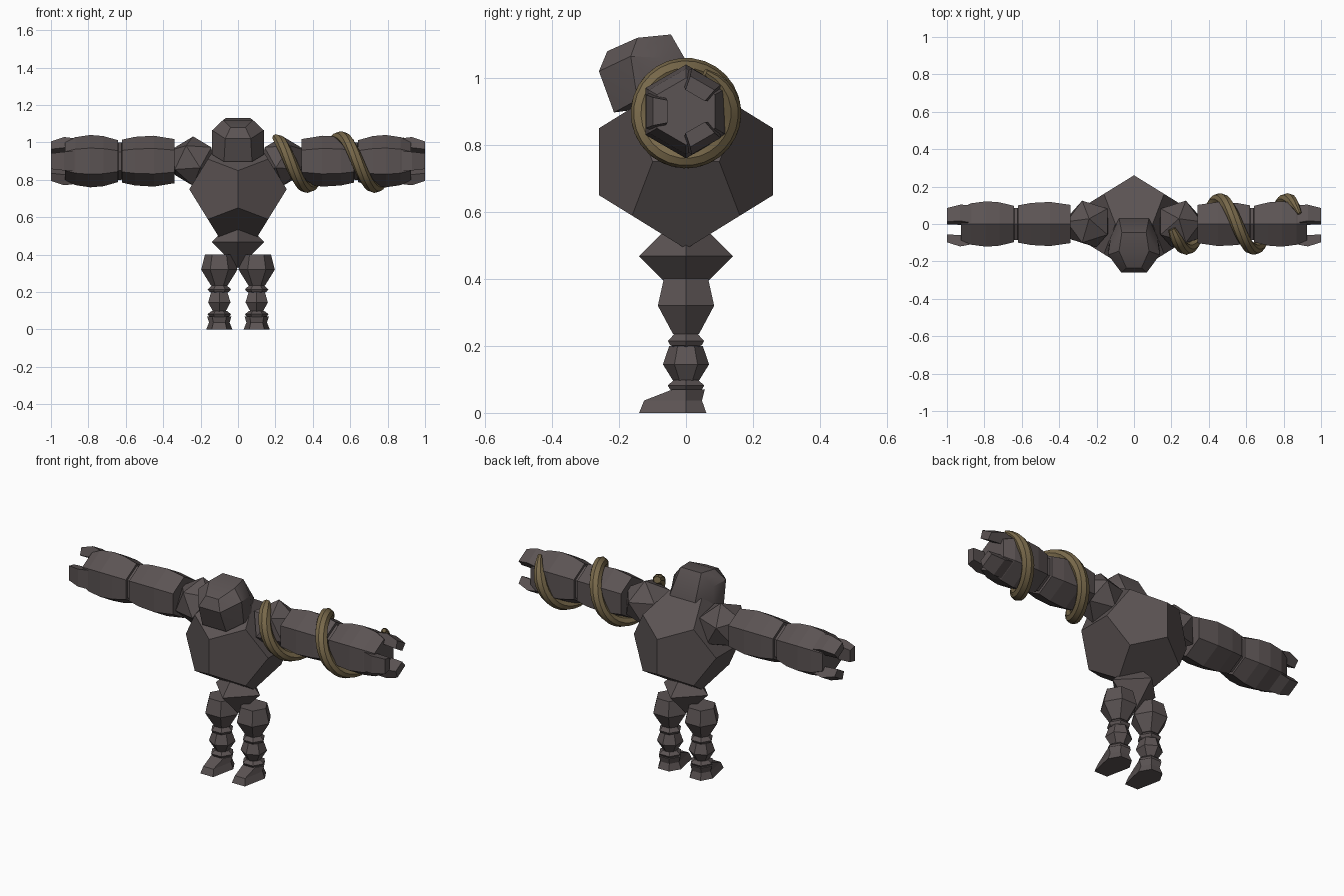
import bpy, bmesh, math
from mathutils import Vector, Matrix

if "Cube" in bpy.data.objects:
    bpy.data.objects.remove(bpy.data.objects["Cube"])

PHI = (1 + 5 ** 0.5) / 2


def material(name, rgb):
    m = bpy.data.materials.new(name)
    m.diffuse_color = (*rgb, 1)
    m.use_nodes = True
    m.node_tree.nodes["Principled BSDF"].inputs["Base Color"].default_value = m.diffuse_color
    return m


STONE = material("dark_stone", (0.105, 0.087, 0.087))
VINE = material("brown_vine", (0.185, 0.138, 0.068))


def finish(name, bm, mat=STONE, smooth=None):
    bmesh.ops.recalc_face_normals(bm, faces=bm.faces)
    me = bpy.data.meshes.new(name)
    bm.to_mesh(me)
    bm.free()
    me.materials.append(mat)
    ob = bpy.data.objects.new(name, me)
    bpy.context.collection.objects.link(ob)
    if smooth:
        bpy.ops.object.select_all(action='DESELECT')
        ob.select_set(True)
        bpy.context.view_layer.objects.active = ob
        bpy.ops.object.shade_smooth_by_angle(angle=math.radians(smooth))
    return ob


def loft(bm, rings):
    """Skin a list of equal-length point rings and cap both ends."""
    vs = [[bm.verts.new(p) for p in r] for r in rings]
    n = len(vs[0])
    for a, b in zip(vs, vs[1:]):
        for i in range(n):
            j = (i + 1) % n
            bm.faces.new((a[i], a[j], b[j], b[i]))
    bm.faces.new(vs[0])
    bm.faces.new(vs[-1])


def hull(name, pts, smooth=None):
    bm = bmesh.new()
    for p in pts:
        bm.verts.new(p)
    bmesh.ops.convex_hull(bm, input=bm.verts)
    bmesh.ops.dissolve_limit(bm, angle_limit=0.02, verts=bm.verts, edges=bm.edges)
    return finish(name, bm, smooth=smooth)


def hex_leg(name, cx, profile, turn=0):
    """Six-sided upright stone from (z, radius) pairs."""
    bm = bmesh.new()
    loft(bm, [[(cx + r * math.cos(turn + k * math.pi / 3),
                r * math.sin(turn + k * math.pi / 3), z) for k in range(6)]
              for z, r in profile])
    finish(name, bm)


def hex_arm(name, s, profile):
    """Six-sided sideways stone from (x, radius) pairs, corner on top."""
    bm = bmesh.new()
    loft(bm, [[(s * x, r * math.sin(k * math.pi / 3),
                0.9 + r * math.cos(k * math.pi / 3)) for k in range(6)]
              for x, r in profile])
    finish(name, bm)


# Torso: dodecahedron with upright edges front and back
q = 0.161
pts = [(a * q, b * q, 0.75 + c * q) for a in (-1, 1) for b in (-1, 1) for c in (-1, 1)]
for a in (-1, 1):
    for b in (-1, 1):
        f, g = a * PHI * q, b * q / PHI
        pts += [(0, f, 0.75 + g), (g, 0, 0.75 + f), (f, g, 0.75)]
hull("torso", pts)

# Pelvis: octahedron
hull("pelvis", [(0.14, 0, .468), (-0.14, 0, .468), (0, 0.14, .468), (0, -0.14, .468),
                (0, 0, .328), (0, 0, .608)])

# Head: hunched forward block with a tapered face
half = [(.04, -.235, 1.08), (.068, -.26, 1.02), (.075, -.215, .897),
        (.08, -.145, 1.12), (.065, -.045, 1.13), (.138, -.165, 1.065),
        (.138, -.145, .935), (.125, -.07, 1.06), (.13, -.06, .93),
        (.08, .03, 1.0), (.08, .03, .93)]
hull("head", [(s * x, y, z) for x, y, z in half for s in (1, -1)], smooth=30)

for s, side in ((1, "left"), (-1, "right")):
    # Shoulder: icosahedron tipped slightly back
    bm = bmesh.new()
    bmesh.ops.create_icosphere(bm, subdivisions=1, radius=0.135)
    bmesh.ops.transform(bm, verts=bm.verts, matrix=Matrix.Translation((s * 0.24, 0, 0.9))
                        @ Matrix.Rotation(math.radians(-12), 4, 'X')
                        @ Matrix.Rotation(math.radians(90 - s * 90), 4, 'Z'))
    finish(side + "_shoulder", bm)

    # Arm stones
    hex_arm(side + "_upper_arm", s, [(.34, .118), (.45, .136), (.55, .13), (.62, .115)])
    hex_arm(side + "_elbow", s, [(.61, .07), (.622, .1), (.64, .1), (.655, .07)])
    hex_arm(side + "_forearm", s, [(.642, .112), (.72, .134), (.79, .14), (.87, .128), (.925, .1)])

    # Three fingers on alternate faces of the wrist
    for i, deg in enumerate((180, 60, -60)):
        a = math.radians(deg)
        out = Vector((0, math.cos(a), math.sin(a)))
        across = Vector((0, -math.sin(a), math.cos(a)))
        bm = bmesh.new()
        rings = []
        for x, r0, r1, w in ((.865, .06, .108, .055), (.93, .06, .12, .05), (1.0, .055, .098, .042)):
            c = Vector((s * x, 0, 0.9))
            rings.append([c + out * r + across * t
                          for r, t in ((r0, -w * .8), (r1, -w), (r1, w), (r0, w * .8))])
        loft(bm, rings)
        finish(f"{side}_finger_{i + 1}", bm)

    # Leg stones
    cx = s * 0.1
    hex_leg(side + "_thigh", cx, [(.236, .045), (.32, .097), (.402, .076)])
    hex_leg(side + "_knee", cx, [(.195, .04), (.203, .055), (.215, .062), (.236, .04)])
    hex_leg(side + "_shin", cx, [(.092, .036), (.145, .069), (.2, .05)], math.pi / 6)
    hex_leg(side + "_ankle", cx, [(.066, .052), (.082, .063), (.098, .042)])

    # Foot: waisted hexagon with its front drawn out to a toe
    bm = bmesh.new()
    rings = []
    for z, r, toe in ((0, .07, -.14), (.037, .055, -.125), (.07, .065, -.04)):
        h = r * .866
        rings.append([(cx + x, y, z) for x, y in
                      ((r, 0), (r / 2, h), (-r / 2, h), (-r, 0), (-r * .58, toe), (r * .58, toe))])
    loft(bm, rings)
    finish(side + "_foot", bm)

# Vine: tapered coil wound round the left arm
bm = bmesh.new()
rings = []
steps = 52
for i in range(steps + 1):
    t = i / steps
    turn = math.radians(12 + t * 683)
    x = 0.19 + 0.36 * turn / (2 * math.pi)
    radial = Vector((0, -math.sin(turn), math.cos(turn)))
    tangent = Vector((0.0573, -0.134 * math.cos(turn), -0.134 * math.sin(turn))).normalized()
    side_dir = tangent.cross(radial)
    w = min(1, 0.6 + t * 12, 0.35 + (1 - t) * 9)
    c = Vector((x, 0, 0.895)) + radial * 0.134
    rings.append([c + (radial * math.cos(k * math.pi / 4) * 0.031
                       + side_dir * math.sin(k * math.pi / 4) * 0.034) * w for k in range(8)])
loft(bm, rings)
finish("arm_vine", bm, VINE, smooth=35)
